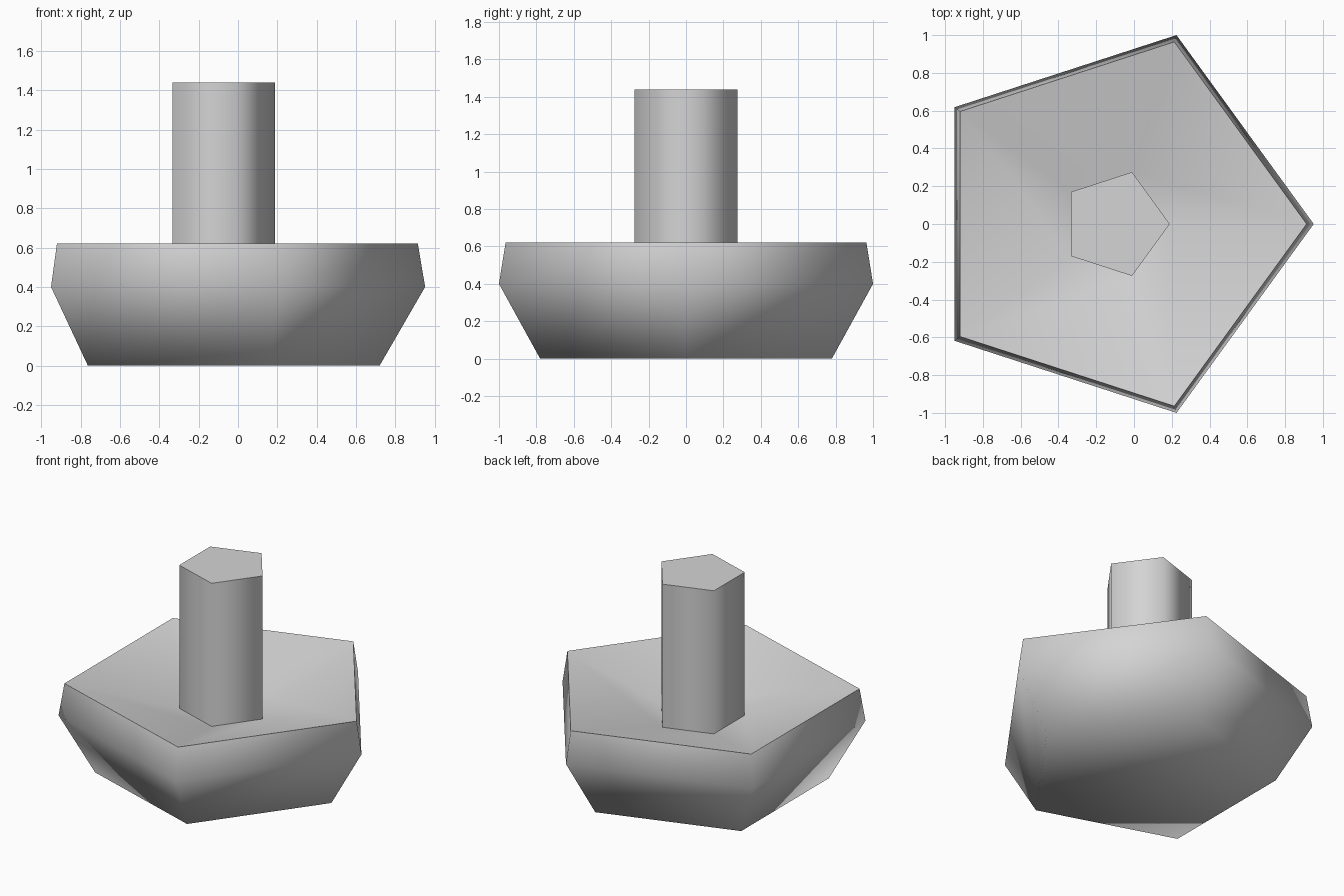
import bpy, bmesh
from math import cos, sin, tau, radians

cube = bpy.data.objects.get("Cube")
if cube:
    bpy.data.objects.remove(cube, do_unlink=True)

SIDES = 5
CENTRE_X = -0.1

# Single plain grey
grey = bpy.data.materials.new("plain_grey")
grey.use_nodes = True
colour = (0.66, 0.66, 0.66, 1)
grey.diffuse_color = colour
grey.node_tree.nodes["Principled BSDF"].inputs["Base Color"].default_value = colour


def prism(name, profile, cap):
    """Stack pentagon rings given as (radius, height), and close one end."""
    bm = bmesh.new()
    rings = []
    for radius, z in profile:
        angles = [tau * i / SIDES for i in range(SIDES)]
        rings.append([bm.verts.new((CENTRE_X + radius * cos(a), radius * sin(a), z))
                      for a in angles])
    for low, high in zip(rings, rings[1:]):
        for i in range(SIDES):
            j = (i + 1) % SIDES
            bm.faces.new((low[i], low[j], high[j], high[i]))
    bm.faces.new(rings[-1] if cap == "top" else rings[0][::-1])
    mesh = bpy.data.meshes.new(name)
    bm.to_mesh(mesh)
    bm.free()
    mesh.materials.append(grey)
    obj = bpy.data.objects.new(name, mesh)
    bpy.context.collection.objects.link(obj)
    # Corners blend softly, only the top rims stay crisp
    bpy.ops.object.select_all(action="DESELECT")
    obj.select_set(True)
    bpy.context.view_layer.objects.active = obj
    bpy.ops.object.shade_smooth_by_angle(angle=radians(77))
    return obj


STEM_RADIUS = 0.289
DISH_FLOOR = 0.443

# Wide base: flares out, tapers to the rim, then dishes down to the stem
prism("base", [(0.82, 0), (1.0515, 0.4), (1.014, 0.622), (STEM_RADIUS, DISH_FLOOR)],
      cap="bottom")

# Straight upright stem rising from the dish
prism("stem", [(STEM_RADIUS, DISH_FLOOR), (STEM_RADIUS, 1.44)], cap="top")
